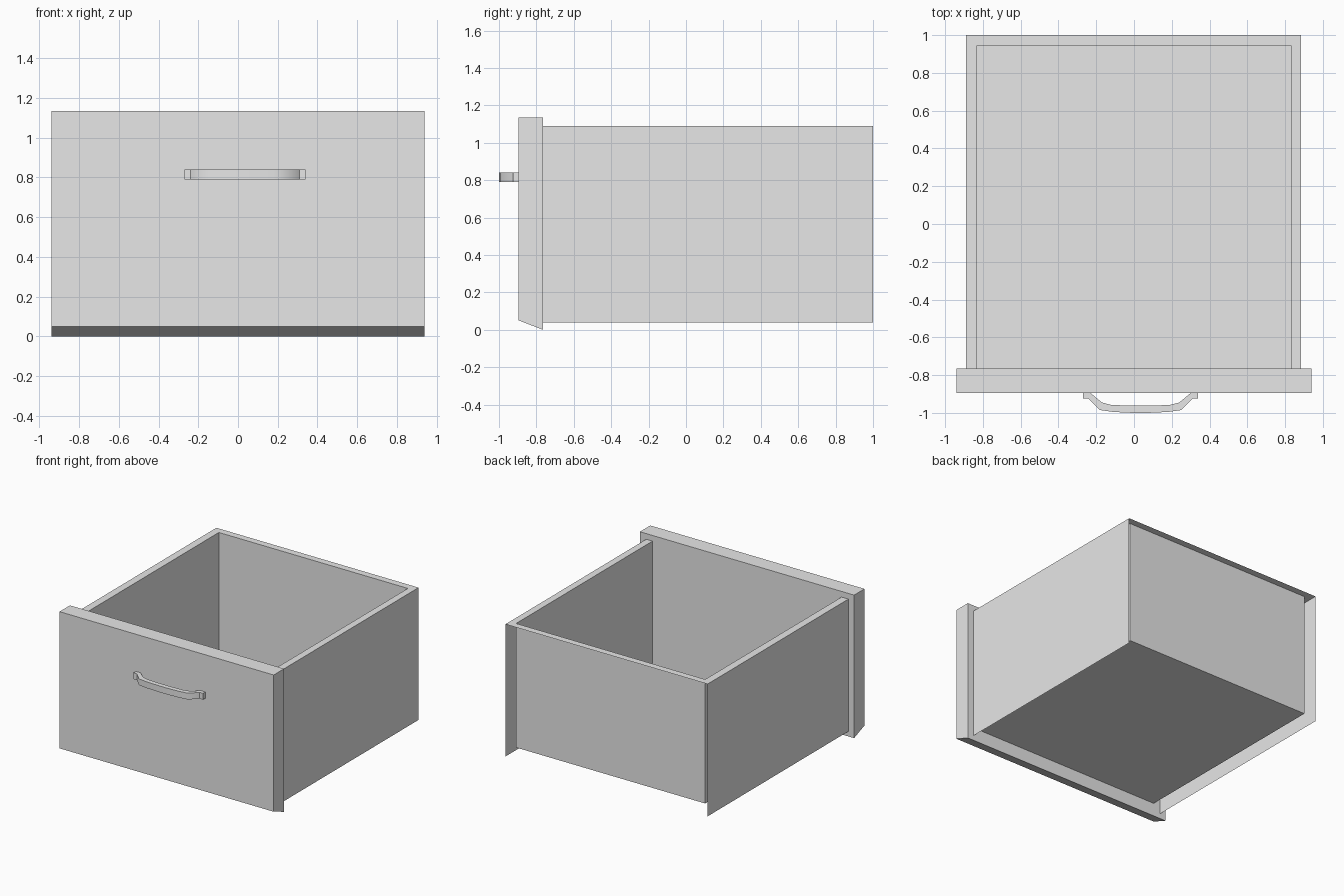
import bpy
import bmesh
import math

cube = bpy.data.objects.get("Cube")
if cube:
    bpy.data.objects.remove(cube, do_unlink=True)

grey = bpy.data.materials.new("plain grey")
grey.use_nodes = True
grey.diffuse_color = (0.8, 0.8, 0.8, 1)
grey.node_tree.nodes["Principled BSDF"].inputs["Base Color"].default_value = grey.diffuse_color


def finish(name, bm, closed=True):
    if closed:
        bmesh.ops.recalc_face_normals(bm, faces=bm.faces)
    mesh = bpy.data.meshes.new(name)
    bm.to_mesh(mesh)
    bm.free()
    mesh.materials.append(grey)
    obj = bpy.data.objects.new(name, mesh)
    bpy.context.collection.objects.link(obj)
    return obj


def prism(name, points, offset):
    """Closed solid: a flat outline extruded along offset."""
    bm = bmesh.new()
    face = bm.faces.new([bm.verts.new(p) for p in points])
    moved = bmesh.ops.extrude_face_region(bm, geom=[face], use_keep_orig=True)["geom"]
    bmesh.ops.translate(bm, vec=offset, verts=[v for v in moved if isinstance(v, bmesh.types.BMVert)])
    return finish(name, bm)


def sheet(name, corners):
    """Single thin panel made of one face."""
    bm = bmesh.new()
    bm.faces.new([bm.verts.new(c) for c in corners])
    return finish(name, bm, closed=False)


FRONT, BACK, BACK_IN = -0.765, 1.0, 0.945
TOP, LOW, FLOOR = 1.09, 0.04, 0.105
OUT_R, OUT_L, IN = -0.89, 0.885, 0.83

# Front panel with a slanted lower edge
prism("front_panel",
      [(-0.94, -0.895, 0.05), (-0.94, FRONT, 0), (-0.94, FRONT, 1.135), (-0.94, -0.895, 1.135)],
      (1.88, 0, 0))

# Side walls: outer skin, inner skin and top rim
for side, out, inn in (("right", OUT_R, -IN), ("left", OUT_L, IN)):
    outer = [(out, FRONT, LOW), (out, BACK, LOW), (out, BACK, TOP), (out, FRONT, TOP)]
    inner = [(inn, FRONT, FLOOR), (inn, BACK_IN, FLOOR), (inn, BACK_IN, TOP), (inn, FRONT, TOP)]
    rim = [(out, FRONT, TOP), (inn, FRONT, TOP), (inn, BACK_IN, TOP), (out, BACK, TOP)]
    if side == "right":
        outer.reverse()
    else:
        inner.reverse()
        rim.reverse()
    sheet(side + "_wall_outer", outer)
    sheet(side + "_wall_inner", inner)
    sheet(side + "_rim", rim)

# Back wall, back rim and floor
sheet("back_wall", [(-IN, BACK_IN, FLOOR), (IN, BACK_IN, FLOOR), (IN, BACK_IN, TOP), (-IN, BACK_IN, TOP)])
sheet("back_rim", [(-IN, BACK_IN, TOP), (IN, BACK_IN, TOP), (OUT_L, BACK, TOP), (OUT_R, BACK, TOP)])
sheet("floor", [(-IN, FRONT, FLOOR), (IN, FRONT, FLOOR), (IN, BACK_IN, FLOOR), (-IN, BACK_IN, FLOOR)])

# Handle: half outline mirrored about its own middle, then extruded upward
mid, z0 = 0.035, 0.79
outer_half = [(0.305, -0.895), (0.305, -0.925), (0.275, -0.925), (0.215, -0.985), (0.145, -0.995), (0.04, -1.0)]
inner_half = [(0.04, -0.962), (0.155, -0.958), (0.205, -0.945), (0.265, -0.895)]
half = outer_half + inner_half
right = [(mid - x, y, z0) for x, y in half]
left = [(mid + x, y, z0) for x, y in half]
n = len(outer_half)
handle = prism("handle", right[:n] + left[:n][::-1] + left[n:][::-1] + right[n:], (0, 0, 0.05))

bpy.ops.object.select_all(action="DESELECT")
handle.select_set(True)
bpy.context.view_layer.objects.active = handle
bpy.ops.object.shade_smooth_by_angle(angle=math.radians(40))
